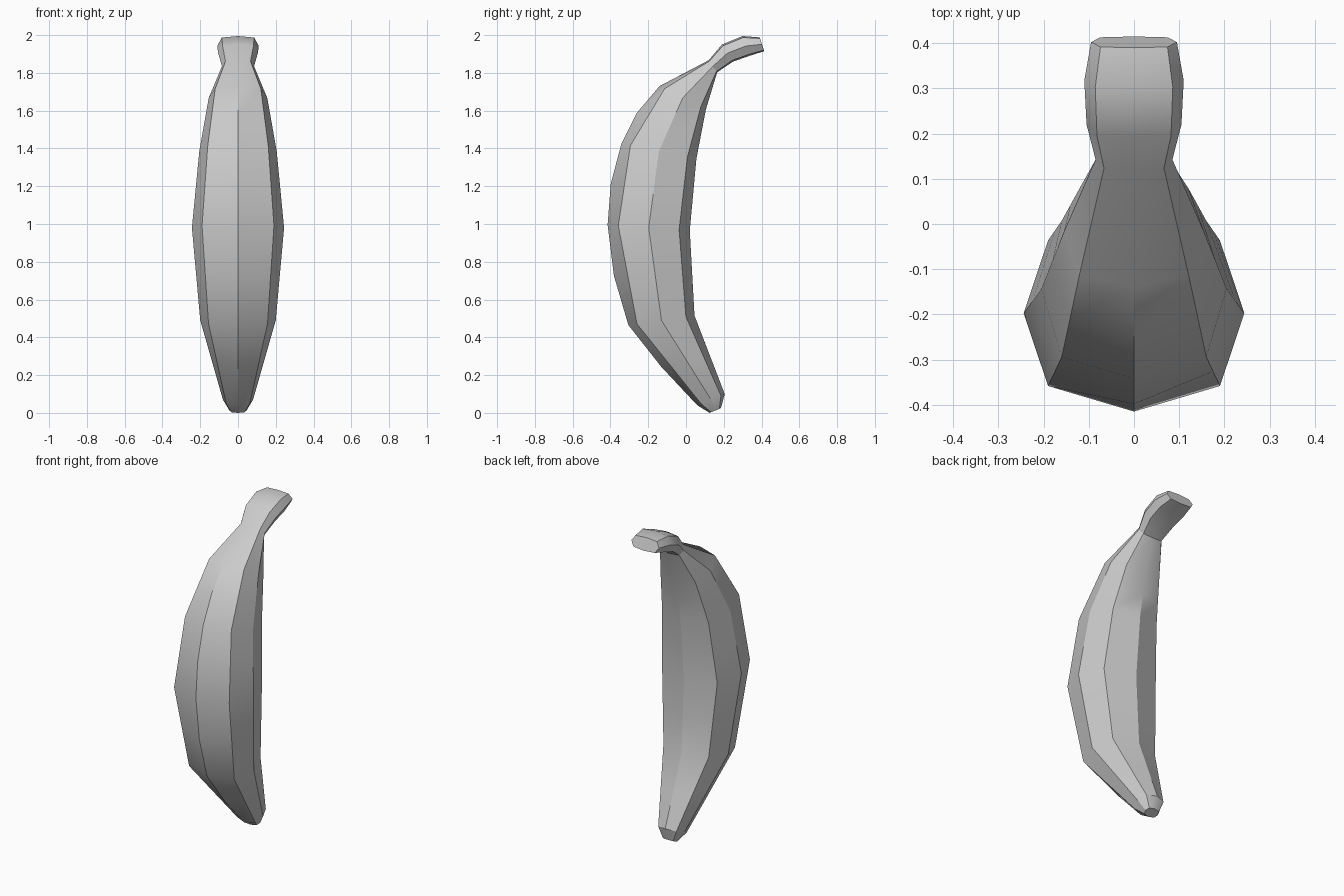
import bpy, bmesh, math
from mathutils import Vector

if "Cube" in bpy.data.objects:
    bpy.data.objects.remove(bpy.data.objects["Cube"])

# Cross-sections: outer (y, z), inner (y, z), half width, squareness of corners
RINGS = [
    ((0.125, 0.005), (0.185, 0.03), 0.045, 0.72),   # blossom tip
    ((0.06, 0.045), (0.205, 0.105), 0.08, 0.72),
    ((-0.305, 0.47), (0.045, 0.52), 0.20, 0.74),    # body
    ((-0.415, 1.0), (0.02, 0.97), 0.244, 0.74),
    ((-0.342, 1.43), (0.055, 1.35), 0.205, 0.76),
    ((-0.14, 1.735), (0.105, 1.61), 0.155, 0.78),
    ((0.12, 1.872), (0.165, 1.808), 0.085, 0.85),   # neck
    ((0.19, 1.955), (0.25, 1.865), 0.105, 0.85),    # stem
    ((0.30, 2.0), (0.335, 1.895), 0.11, 0.85),
    ((0.39, 1.993), (0.415, 1.92), 0.095, 0.85),
]
# Outward push of the keel midway between neighbouring rings
KEEL = {1: 0.012, 2: 0.022, 3: 0.02, 4: 0.022}


def section(outer, inner, half, sq):
    o, i = Vector((0, *outer)), Vector((0, *inner))
    mid, d = (o + i) / 2, (o - i) / 2
    s = Vector((half, 0, 0))
    k = 0.78
    return [mid + d, mid + d * sq + s * k, mid + s, mid - d * sq + s * k,
            mid - d, mid - d * sq - s * k, mid - s, mid + d * sq - s * k]


# Loft the octagonal sections into one closed skin
loops = []
for n, ring in enumerate(RINGS):
    loops.append(section(*ring))
    if n in KEEL:
        nxt = section(*RINGS[n + 1])
        half_way = [(a + b) / 2 for a, b in zip(loops[-1], nxt)]
        along = nxt[0] - loops[-1][0]
        half_way[0] += Vector((0, -along.z, along.y)).normalized() * KEEL[n]
        loops.append(half_way)

bm = bmesh.new()
rows = [[bm.verts.new(p) for p in loop] for loop in loops]
for a, b in zip(rows, rows[1:]):
    for j in range(8):
        k = (j + 1) % 8
        bm.faces.new((a[j], a[k], b[k], b[j]))
bm.faces.new(rows[0][::-1])
bm.faces.new(rows[-1])
bmesh.ops.recalc_face_normals(bm, faces=bm.faces)
low = min(v.co.z for v in bm.verts)
bmesh.ops.translate(bm, verts=bm.verts, vec=(0, 0, -low))

mesh = bpy.data.meshes.new("banana")
bm.to_mesh(mesh)
bm.free()
banana = bpy.data.objects.new("banana", mesh)
bpy.context.collection.objects.link(banana)

# Soft faces with the strong ridges kept crisp
bpy.context.view_layer.objects.active = banana
banana.select_set(True)
bpy.ops.object.shade_smooth_by_angle(angle=math.radians(30))
